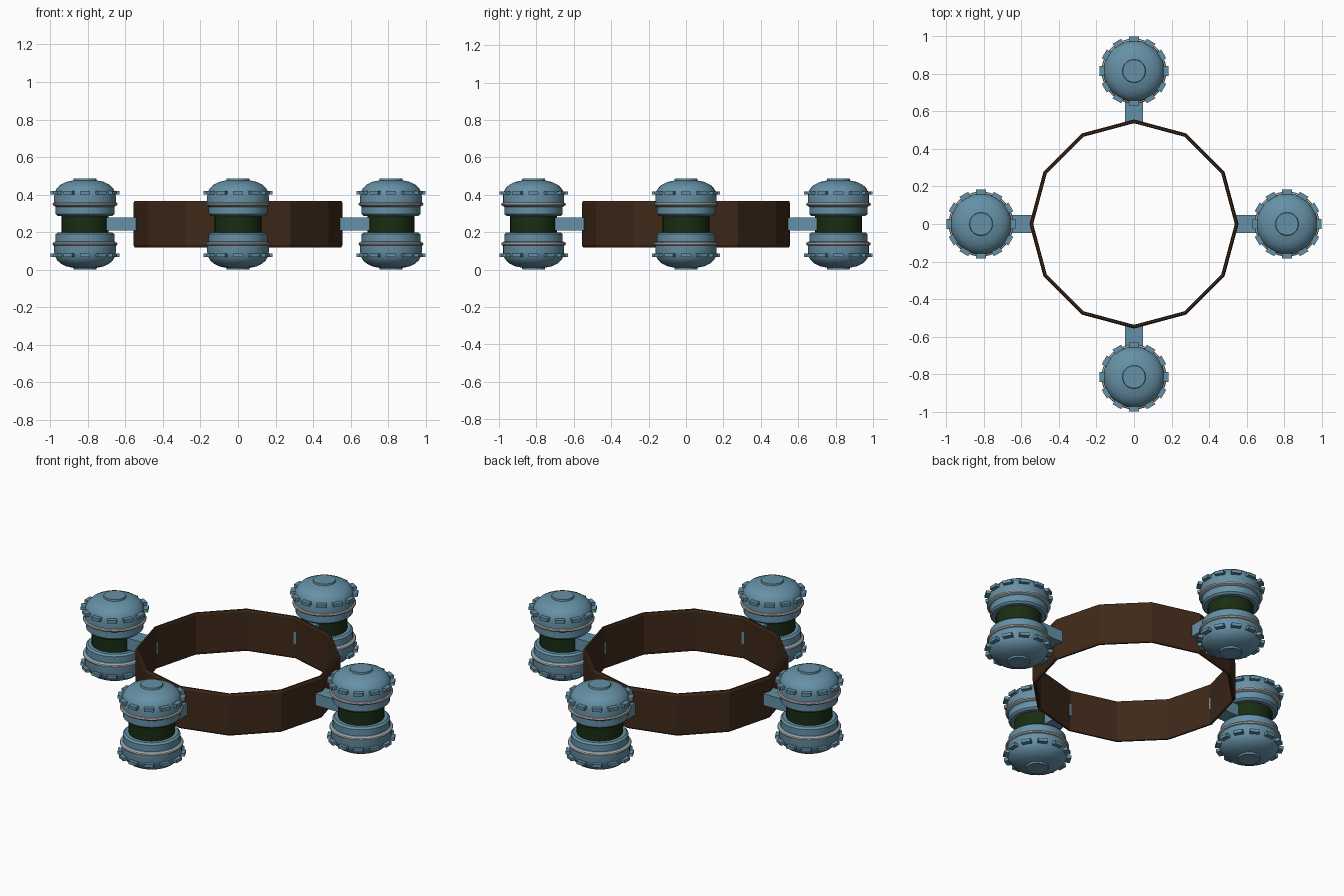
import bpy, bmesh
from math import pi, cos, sin, radians
from mathutils import Matrix, Vector

if "Cube" in bpy.data.objects:
    bpy.data.objects.remove(bpy.data.objects["Cube"])

MID = 0.243      # height of the symmetry plane
POD_R = 0.815    # pod distance from the centre


def mat(name, rgb):
    m = bpy.data.materials.new(name)
    m.diffuse_color = (*rgb, 1)
    m.use_nodes = True
    m.node_tree.nodes["Principled BSDF"].inputs["Base Color"].default_value = m.diffuse_color
    return m


BLUE = mat("steel_blue", (0.13, 0.28, 0.38))
BROWN = mat("dark_brown", (0.05, 0.022, 0.010))
GREEN = mat("dark_green", (0.010, 0.026, 0.006))
PALE = mat("pale_metal", (0.50, 0.48, 0.46))


def finish(name, bm, material, smooth=True):
    bmesh.ops.recalc_face_normals(bm, faces=bm.faces)
    me = bpy.data.meshes.new(name)
    bm.to_mesh(me)
    bm.free()
    ob = bpy.data.objects.new(name, me)
    bpy.context.collection.objects.link(ob)
    me.materials.append(material)
    if smooth:
        bpy.ops.object.select_all(action='DESELECT')
        ob.select_set(True)
        bpy.context.view_layer.objects.active = ob
        bpy.ops.object.shade_smooth_by_angle(angle=radians(30))
    return ob


def lathe(bm, profile, steps, closed=False):
    """Revolve (radius, height) points about z."""
    vs = [bm.verts.new((r, 0, z)) for r, z in profile]
    pairs = list(zip(vs, vs[1:]))
    if closed:
        pairs.append((vs[-1], vs[0]))
    es = [bm.edges.new(p) for p in pairs]
    bmesh.ops.spin(bm, geom=vs + es, cent=(0, 0, 0), axis=(0, 0, 1),
                   angle=2 * pi, steps=steps, use_duplicate=False)
    bmesh.ops.remove_doubles(bm, verts=bm.verts, dist=1e-4)


def box(bm, size, matrix):
    bmesh.ops.create_cube(bm, size=1, matrix=matrix @ Matrix.Diagonal((*size, 1)))


# Central twelve-sided band with chamfered rims
bm = bmesh.new()
lathe(bm, [(0.537, -0.112), (0.537, 0.112), (0.541, 0.124), (0.551, 0.124),
           (0.557, 0.112), (0.557, -0.112), (0.551, -0.124), (0.541, -0.124)],
      12, closed=True)
finish("central_band", bm, BROWN, smooth=False).location.z = MID

# Pod parts, modelled once around the origin
DOME = [(0, 0.044), (0.145, 0.044), (0.156, 0.054), (0.156, 0.092), (0.164, 0.097),
        (0.164, 0.150), (0.160, 0.172), (0.149, 0.192), (0.130, 0.210),
        (0.100, 0.225), (0.062, 0.233), (0.060, 0.243), (0, 0.243)]
parts = []

bm = bmesh.new()
for s in (1, -1):
    lathe(bm, [(r, z * s) for r, z in DOME], 32)
parts.append(finish("pod_domes", bm, BLUE))

bm = bmesh.new()
lathe(bm, [(0, -0.06), (0.125, -0.06), (0.125, 0.06), (0, 0.06)], 32)
parts.append(finish("pod_core", bm, GREEN))

bm = bmesh.new()
for s in (1, -1):
    ring = [(0.164 + 0.009 * cos(i * pi / 4), s * 0.106 + 0.009 * sin(i * pi / 4))
            for i in range(8)]
    lathe(bm, ring, 32, closed=True)
parts.append(finish("pod_trim_rings", bm, PALE))

bm = bmesh.new()
for s in (1, -1):
    for i in range(12):
        m = Matrix.Rotation(i * pi / 6, 4, 'Z') @ Matrix.Translation((0.168, 0, s * 0.166))
        box(bm, (0.030, 0.052, 0.018), m)
parts.append(finish("pod_lugs", bm, BLUE, smooth=False))

# Strut from the band to the core
bm = bmesh.new()
box(bm, (0.18, 0.095, 0.070), Matrix.Translation((0.625 - POD_R, 0, 0)))
parts.append(finish("strut", bm, BLUE, smooth=False))

# Four pods around the band
for k in range(4):
    rot = Matrix.Rotation(k * pi / 2, 4, 'Z')
    place = Matrix.Translation((0, 0, MID)) @ rot @ Matrix.Translation((POD_R, 0, 0))
    for p in parts:
        ob = p
        if k:
            ob = p.copy()
            ob.name = f"{p.name.split('.')[0]}_{k + 1}"
            bpy.context.collection.objects.link(ob)
        ob.matrix_world = place
